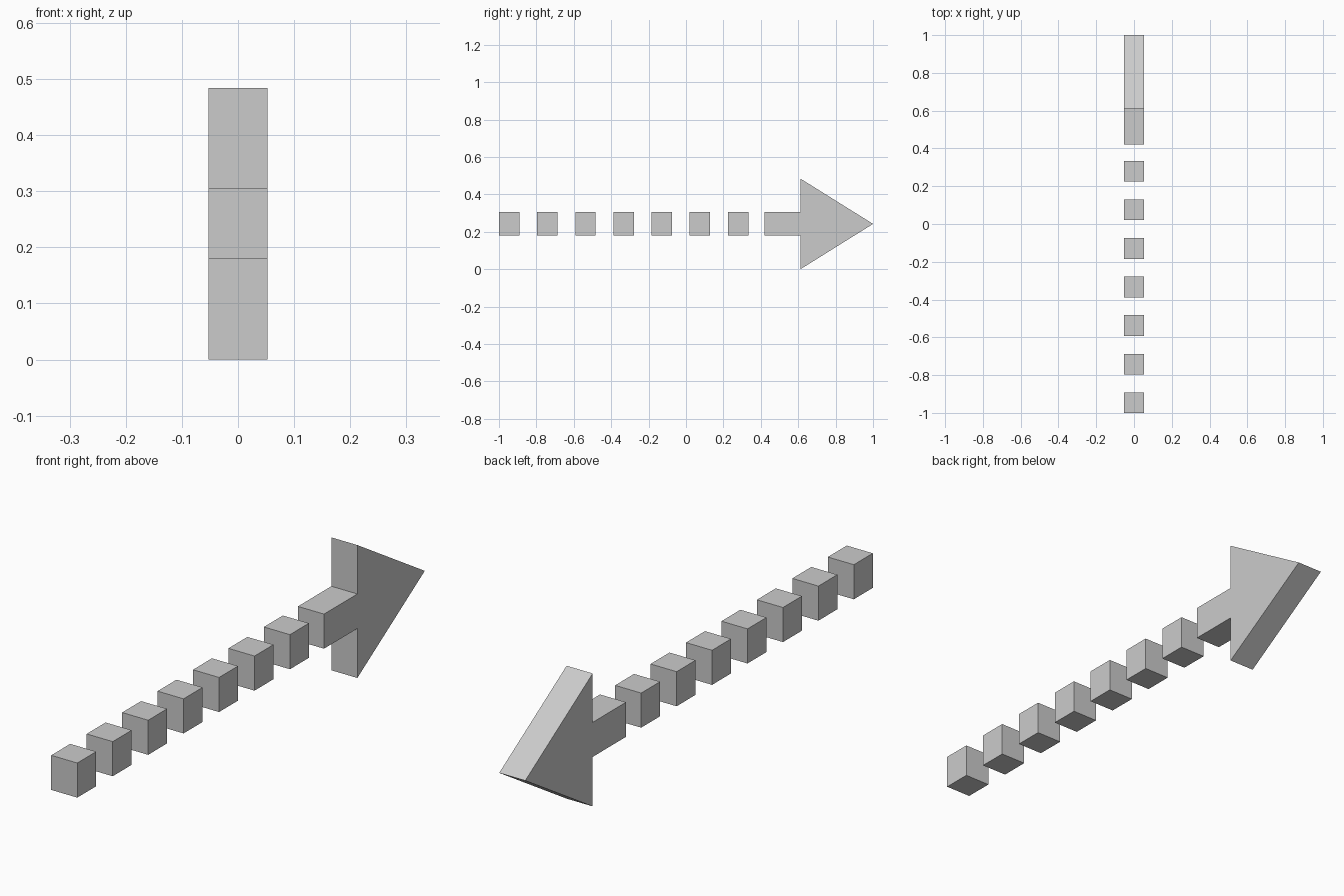
import bpy
import bmesh

cube = bpy.data.objects.get("Cube")
if cube:
    bpy.data.objects.remove(cube, do_unlink=True)

HALF_WIDTH = 0.0525
LOW, HIGH, TOP = 0.18, 0.306, 0.484
DASH_LENGTH, DASH_PITCH, DASH_COUNT = 0.109, 0.204, 7

grey = bpy.data.materials.new("grey")
grey.use_nodes = True
colour = (0.6, 0.6, 0.6, 1)
grey.diffuse_color = colour
grey.node_tree.nodes["Principled BSDF"].inputs["Base Color"].default_value = colour


def extrude_profile(name, profile):
    """Extrude a side (y, z) outline across the full width."""
    bm = bmesh.new()
    face = bm.faces.new([bm.verts.new((-HALF_WIDTH, y, z)) for y, z in profile])
    side = bmesh.ops.extrude_face_region(bm, geom=[face])
    moved = [v for v in side["geom"] if isinstance(v, bmesh.types.BMVert)]
    bmesh.ops.translate(bm, verts=moved, vec=(2 * HALF_WIDTH, 0, 0))
    bmesh.ops.recalc_face_normals(bm, faces=bm.faces)
    mesh = bpy.data.meshes.new(name)
    bm.to_mesh(mesh)
    bm.free()
    mesh.materials.append(grey)
    obj = bpy.data.objects.new(name, mesh)
    bpy.context.collection.objects.link(obj)


# Row of separate dashes forming the tail
for i in range(DASH_COUNT):
    start = -1 + i * DASH_PITCH
    end = start + DASH_LENGTH
    extrude_profile(f"dash_{i + 1}",
                    [(start, LOW), (end, LOW), (end, HIGH), (start, HIGH)])

# Arrow with a short shaft and triangular head
NECK, SHAFT = 0.612, 0.42
extrude_profile("arrow_head", [
    (SHAFT, LOW), (NECK, LOW), (NECK, 0), (1, TOP / 2),
    (NECK, TOP), (NECK, HIGH), (SHAFT, HIGH)])
